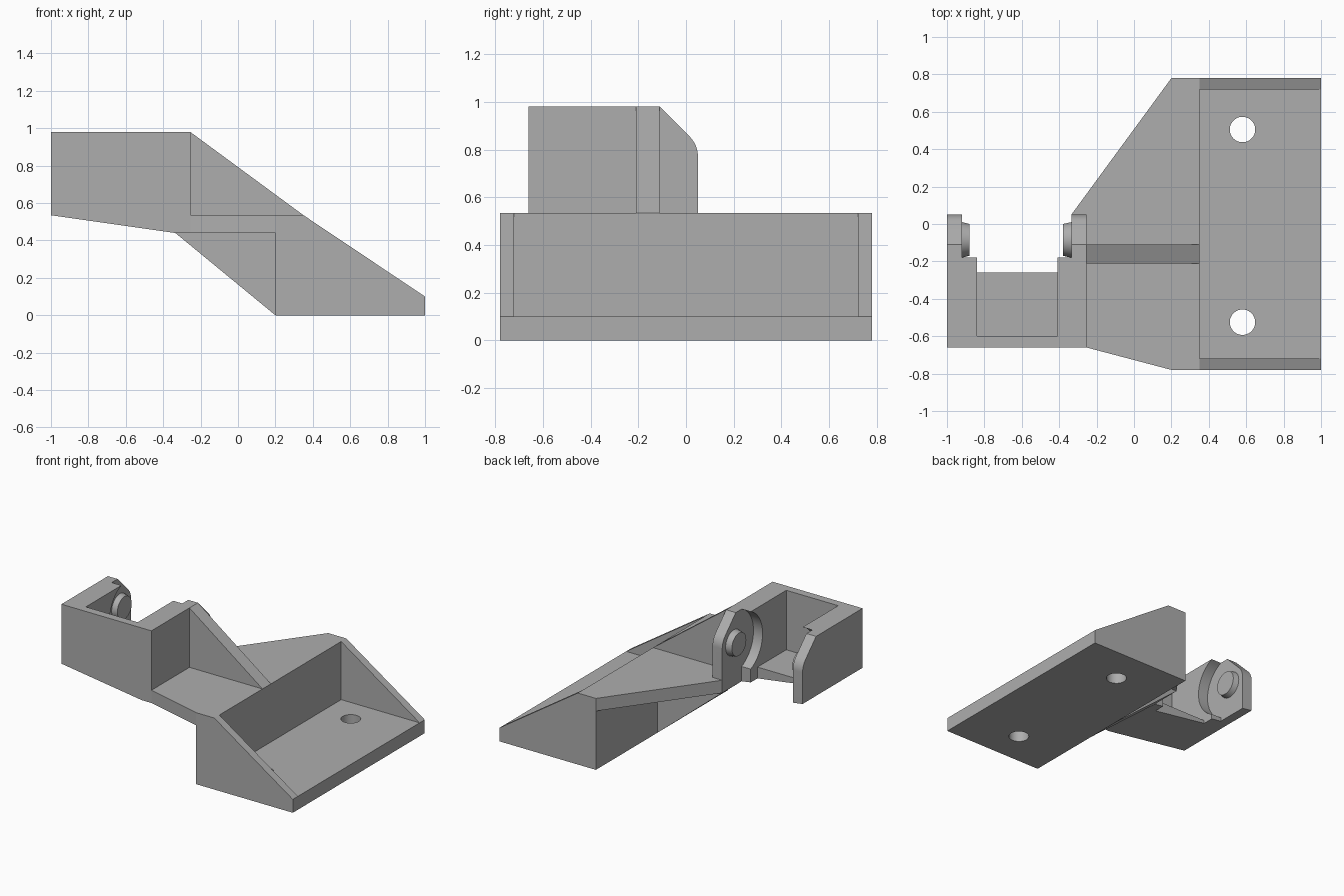
import bpy, bmesh, math
from mathutils import Vector, Matrix

cube = bpy.data.objects.get("Cube")
if cube:
    bpy.data.objects.remove(cube, do_unlink=True)

grey = bpy.data.materials.new("plain_grey")
grey.use_nodes = True
COLOUR = (0.42, 0.42, 0.42, 1)
grey.diffuse_color = COLOUR
grey.node_tree.nodes["Principled BSDF"].inputs["Base Color"].default_value = COLOUR


def finish(name, bm):
    bmesh.ops.recalc_face_normals(bm, faces=bm.faces)
    mesh = bpy.data.meshes.new(name)
    bm.to_mesh(mesh)
    bm.free()
    mesh.materials.append(grey)
    obj = bpy.data.objects.new(name, mesh)
    bpy.context.collection.objects.link(obj)
    return obj


def prism(name, axis, points, start, end):
    """Extrude a flat outline along the named axis."""
    place = {"x": lambda a, b: (start, a, b),
             "y": lambda a, b: (a, start, b),
             "z": lambda a, b: (a, b, start)}[axis]
    bm = bmesh.new()
    face = bm.faces.new([bm.verts.new(place(a, b)) for a, b in points])
    out = bmesh.ops.extrude_face_region(bm, geom=[face])
    shift = Vector([(end - start) * (axis == k) for k in "xyz"])
    bmesh.ops.translate(bm, vec=shift, verts=[v for v in out["geom"] if isinstance(v, bmesh.types.BMVert)])
    return finish(name, bm)


def box(name, x0, x1, y0, y1, z0, z1):
    return prism(name, "z", [(x0, y0), (x1, y0), (x1, y1), (x0, y1)], z0, z1)


def cylinder(name, axis, centre, r1, r2, length):
    bm = bmesh.new()
    turn = Matrix.Rotation(math.pi / 2, 4, "Y") if axis == "x" else Matrix()
    bmesh.ops.create_cone(bm, cap_ends=True, segments=48, radius1=r1, radius2=r2,
                          depth=length, matrix=Matrix.Translation(centre) @ turn)
    return finish(name, bm)


def cut(obj, cutter):
    cutter.hide_render = True
    cutter.hide_viewport = True
    mod = obj.modifiers.new(cutter.name, "BOOLEAN")
    mod.operation = "DIFFERENCE"
    mod.solver = "EXACT"
    mod.object = cutter


def apply_cuts(obj):
    """Bake the cuts and drop the cutters."""
    cutters = [m.object for m in obj.modifiers]
    bpy.context.view_layer.update()
    deps = bpy.context.evaluated_depsgraph_get()
    mesh = bpy.data.meshes.new_from_object(obj.evaluated_get(deps))
    obj.modifiers.clear()
    obj.data = mesh
    for c in cutters:
        bpy.data.objects.remove(c, do_unlink=True)


def smooth(obj):
    bpy.ops.object.select_all(action="DESELECT")
    obj.select_set(True)
    bpy.context.view_layer.objects.active = obj
    bpy.ops.object.shade_smooth_by_angle(angle=math.radians(25))


WIDE, SHELF, TOP = 0.78, 0.535, 0.98

# Mounting base: floor plate with upright wall and two screw holes
base = prism("mounting_base", "y", [(0.2, 0), (1, 0), (1, 0.1), (0.35, 0.1), (0.35, SHELF), (0.2, SHELF)], -WIDE, WIDE)
for i, y in enumerate((0.505, -0.525)):
    cut(base, cylinder(f"screw_hole_{i}", "z", (0.58, y, 0), 0.068, 0.068, 0.5))
apply_cuts(base)
smooth(base)

# Triangular cheeks at both ends of the base
for name, side in (("back_cheek", 1), ("front_cheek", -1)):
    prism(name, "y", [(0.35, 0.1), (1, 0.1), (0.35, SHELF)], side * 0.72, side * WIDE)

# Shelf joining the base to the arm, with ribs above and below
prism("shelf", "z", [(0.2, -WIDE), (0.2, WIDE), (-0.335, 0.05), (-0.255, 0.05), (-0.255, -0.66)], 0.44, SHELF)
prism("upper_rib", "y", [(-0.255, SHELF), (0.35, SHELF), (-0.255, TOP)], -0.21, -0.11)
prism("lower_rib", "y", [(0.2, 0), (0.2, 0.44), (-0.335, 0.44)], -0.21, 0.05)

# Hinge arm: hollow box with two lugs
PIN_Y, PIN_Z = -0.085, 0.765
arm = prism("hinge_arm", "y", [(-1, SHELF), (-0.335, 0.44), (-0.255, 0.44), (-0.255, TOP), (-1, TOP)], -0.66, 0.05)
cut(arm, box("pocket", -0.84, -0.41, -0.6, 0.2, SHELF, 1.2))
cut(arm, box("floor_gap", -0.84, -0.41, -0.26, 0.2, 0.2, 1.1))
cut(arm, box("lug_gap", -0.92, -0.335, -0.18, 0.3, 0.1, 1.3))
cut(arm, cylinder("swing_clearance", "x", (-0.6275, PIN_Y, PIN_Z), 0.235, 0.235, 0.585))
arc = [(-0.07 + 0.12 * math.cos(a), 0.77 + 0.12 * math.sin(a))
       for a in (math.radians(45 * k / 8) for k in range(9))]
cut(arm, prism("lug_corner", "x", arc + [(-0.11, TOP), (-0.11, 1.2), (0.2, 1.2), (0.2, 0.77)], -1.2, 0))
apply_cuts(arm)
smooth(arm)

# Tapered hinge pins facing each other
smooth(cylinder("outer_pin", "x", (-0.9, PIN_Y, PIN_Z), 0.095, 0.085, 0.04))
smooth(cylinder("inner_pin", "x", (-0.3575, PIN_Y, PIN_Z), 0.085, 0.095, 0.045))
